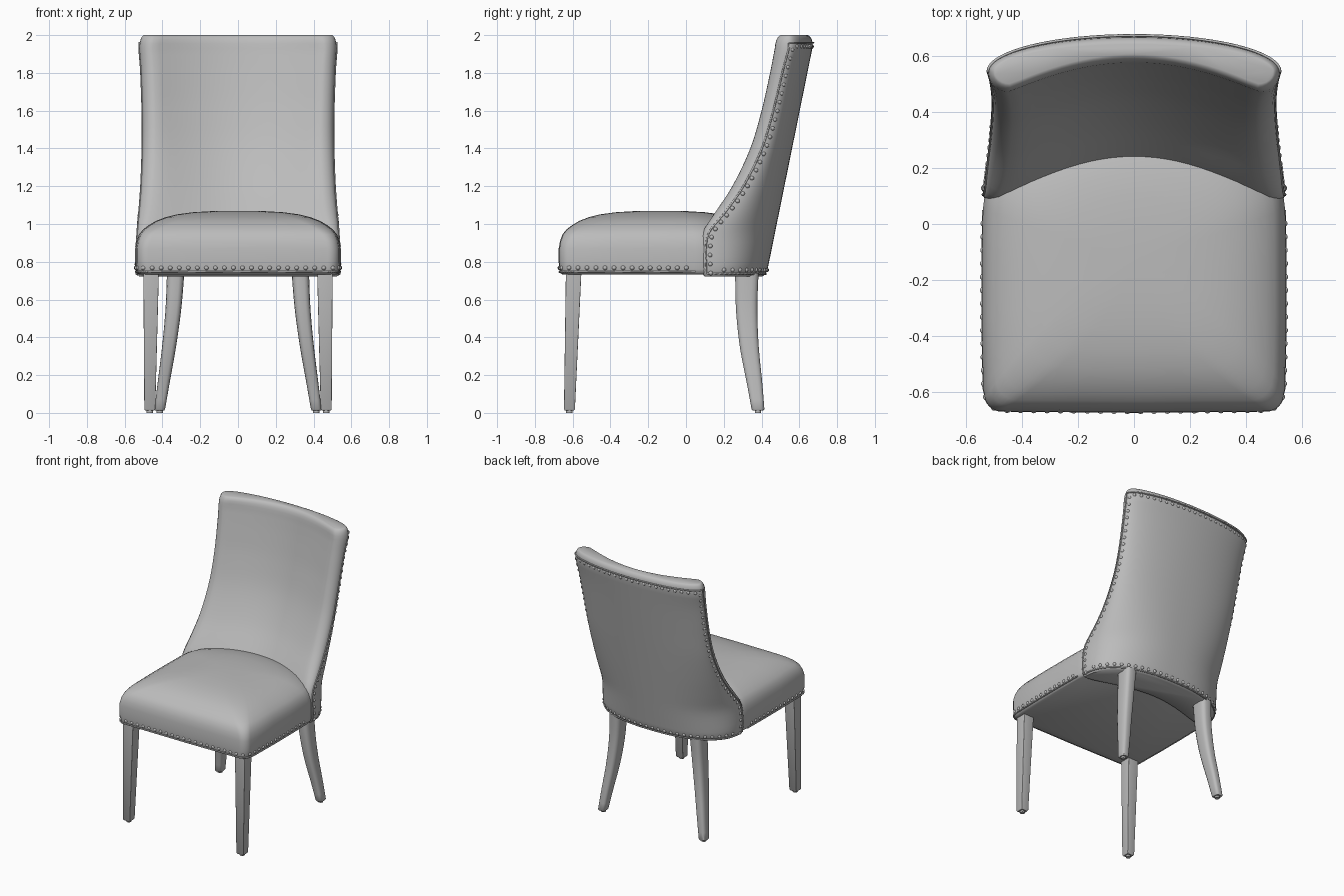
import bpy, bmesh, math
from mathutils import Matrix, Vector

if "Cube" in bpy.data.objects:
    bpy.data.objects.remove(bpy.data.objects["Cube"])

grey = bpy.data.materials.new("grey")
grey.diffuse_color = (0.5, 0.5, 0.5, 1)
grey.use_nodes = True
grey.node_tree.nodes["Principled BSDF"].inputs["Base Color"].default_value = grey.diffuse_color


def finish(bm, name, angle=40):
    bmesh.ops.recalc_face_normals(bm, faces=bm.faces)
    me = bpy.data.meshes.new(name)
    bm.to_mesh(me)
    bm.free()
    me.materials.append(grey)
    ob = bpy.data.objects.new(name, me)
    bpy.context.collection.objects.link(ob)
    bpy.ops.object.select_all(action='DESELECT')
    ob.select_set(True)
    bpy.context.view_layer.objects.active = ob
    bpy.ops.object.shade_smooth_by_angle(angle=math.radians(angle))
    return ob


def loft(name, rings, angle=40):
    """Skin a list of equal-length closed rings and cap both ends."""
    bm = bmesh.new()
    vs = [[bm.verts.new(p) for p in r] for r in rings]
    n = len(vs[0])
    for a, b in zip(vs, vs[1:]):
        for i in range(n):
            j = (i + 1) % n
            bm.faces.new((a[i], a[j], b[j], b[i]))
    bm.faces.new(vs[0][::-1])
    bm.faces.new(vs[-1])
    return finish(bm, name, angle)


def interp(table, z):
    """Smooth (Hermite) interpolation through (z, value) pairs."""
    if z <= table[0][0]:
        return table[0][1]
    if z >= table[-1][0]:
        return table[-1][1]
    i = max(k for k in range(len(table) - 1) if table[k][0] <= z)

    def slope(k):
        a, b = table[max(k - 1, 0)], table[min(k + 1, len(table) - 1)]
        return (b[1] - a[1]) / (b[0] - a[0])
    (z0, v0), (z1, v1) = table[i], table[i + 1]
    h = z1 - z0
    t = (z - z0) / h
    return ((2*t**3 - 3*t*t + 1) * v0 + (t**3 - 2*t*t + t) * h * slope(i)
            + (3*t*t - 2*t**3) * v1 + (t**3 - t*t) * h * slope(i + 1))


def resample(path, step):
    """Evenly spaced points along a polyline."""
    path = [Vector(p) for p in path]
    total = sum((b - a).length for a, b in zip(path, path[1:]))
    n = max(1, round(total / step))
    out, run, k = [], 0, 0
    for a, b in zip(path, path[1:]):
        seg = (b - a).length
        while k <= n and seg > 0 and k * total / n <= run + seg + 1e-6:
            out.append(a.lerp(b, (k * total / n - run) / seg))
            k += 1
        run += seg
    return out


def piping(name, path, r=0.005):
    cu = bpy.data.curves.new(name, 'CURVE')
    cu.dimensions = '3D'
    cu.bevel_depth = r
    cu.bevel_resolution = 1
    sp = cu.splines.new('POLY')
    sp.points.add(len(path) - 1)
    for p, c in zip(sp.points, path):
        p.co = (*c, 1)
    cu.materials.append(grey)
    ob = bpy.data.objects.new(name, cu)
    bpy.context.collection.objects.link(ob)
    bpy.ops.object.select_all(action='DESELECT')
    ob.select_set(True)
    bpy.context.view_layer.objects.active = ob
    bpy.ops.object.convert(target='MESH')


def nails(name, points):
    bm = bmesh.new()
    for x, y, z in points:                      # sunk a little into the surface
        bmesh.ops.create_icosphere(bm, subdivisions=2, radius=0.0125,
                                   matrix=Matrix.Translation((x * .991, y * .991, z)))
    finish(bm, name, 80)


# Backrest shell: front edge, half width, edge rounding and squareness by height
FRONT = [(.72, .083), (.92, .083), (.97, .095), (1.04, .14), (1.2, .245),
         (1.4, .34), (1.6, .40), (1.8, .445), (1.93, .47)]
WIDTH = [(.72, .535), (.8, .541), (.95, .533), (1.2, .513), (1.5, .505),
         (1.8, .513), (1.93, .523)]
EDGE = [(.72, .025), (.9, .025), (1.1, .055), (1.8, .065), (1.93, .075)]
SQUARE = [(.72, .84), (1.2, .88), (1.7, 1), (2, 1)]


def dims(z):
    yf = interp(FRONT, z)
    return yf, interp(WIDTH, z), yf + interp(EDGE, z), .43 + (z - .75) * .2025


def outer(z, a, d=0):
    yf, w, ys, yb = dims(z)
    e = interp(SQUARE, z)
    c = math.cos(a)
    return ((w - d * .6) * math.copysign(abs(c) ** e, c),
            ys + (yb - ys - d) * max(math.sin(a), 0) ** e, z)


def shell_ring(z, d=0):
    yf, w, ys, yb = dims(z)
    w -= d * .6
    f = yf + d * .8
    ring = [outer(z, math.pi * i / 48, d) for i in range(49)]
    c = min(.07, ys - f + .01)
    for i in range(1, 6):                       # left front edge
        t = math.pi / 2 * i / 6
        ring.append((-w + c * (1 - math.cos(t)), ys - (ys - f) * math.sin(t), z))
    power = 1.5 - .4 * min(1, max(0, (z - 1.05) / .6))
    for i in range(25):                         # hollow inner face
        x = -(w - c) * (1 - i / 12)
        ring.append((x, f + .105 * max(0, 1 - (x / (w - c)) ** 2) ** power, z))
    for i in range(5, 0, -1):                   # right front edge
        t = math.pi / 2 * i / 6
        ring.append((w - c * (1 - math.cos(t)), ys - (ys - f) * math.sin(t), z))
    return ring


levels = [(.722, .02), (.735, .006), (.755, 0)]
levels += [(.755 + (1.93 - .755) * i / 32, 0) for i in range(1, 33)]
levels += [(1.955, .004), (1.975, .011), (1.988, .02), (1.996, .03), (2.0, .04)]
loft("backrest", [shell_ring(z, d) for z, d in levels], 50)


# Seat cushion: rounded square front, elliptical rear hidden in the shell
def seat_ring(inset, z):
    s = 1 - inset / .54
    r = .06 + .6 * inset
    pts = [(.541, .05), (.544, -.15), (.544, -.35), (.54, -.62 + r - .03)]
    pts += [(.535 - r + r * math.cos(t), -.67 + r - r * math.sin(t))
            for t in [math.pi / 2 * i / 8 for i in range(9)]]
    pts += [(.24 * (1 - inset), -.672), (0, -.674)]
    pts += [(-x, y) for x, y in reversed(pts[:-1])]
    pts += [(-.54 * math.cos(t), .05 + .35 * math.sin(t))
            for t in [math.pi * i / 24 for i in range(1, 24)]]
    return [(x * s, -.135 + (y + .135) * s, z) for x, y in pts]


SEAT = [(.02, .733), (.006, .742), (.002, .76), (0, .8), (0, .87), (.007, .91),
        (.02, .945), (.04, .97), (.07, .993), (.11, 1.017), (.16, 1.036),
        (.22, 1.051), (.3, 1.062), (.4, 1.068), (.5, 1.07)]
loft("seat", [seat_ring(i, z) for i, z in SEAT], 50)
seat_path = seat_ring(0, .768)[:29]
piping("seat_piping", [(x * .995, y * .995, .746) for x, y, z in seat_path])
nails("seat_nails", resample(seat_path, .048)[1:-1])


# Seam piping and nail rows around the back panel
def seam(off, top):
    side = []
    for i in range(41):
        z = .74 + (top - .74) * i / 40
        yf, w, ys, yb = dims(z)
        side.append(outer(z, math.asin((off / (yb - ys)) ** (1 / interp(SQUARE, z)))))
    a0 = math.asin(off / (dims(top)[3] - dims(top)[2]))
    across = [outer(top, a0 + (math.pi - 2 * a0) * i / 32) for i in range(1, 32)]
    return side + across + [(-x, y, z) for x, y, z in reversed(side)]


piping("back_piping", seam(0.0, 1.96))
nails("back_nails", resample(seam(.024, 1.94), .048))
base = [outer(.757, math.pi * i / 40) for i in range(3, 38)]
nails("back_base_nails", resample(base, .048))
piping("back_base_piping", [outer(.735, math.pi * i / 40, .004) for i in range(41)])


# Legs: lofted bevelled squares (z, x, y, half x, half y)
def leg(name, stations, side, bevel):
    rings = []
    for z, x, y, hx, hy in stations:
        b = 1 - bevel
        ring = []
        for k in range(4):                      # rounded corners
            cx, cy = [(1, 1), (-1, 1), (-1, -1), (1, -1)][k]
            for i in range(4):
                t = math.pi / 2 * (k + i / 3)
                ring.append((x + hx * (cx * b + bevel * math.cos(t)),
                             y + hy * (cy * b + bevel * math.sin(t))))
        rings.append([(side * u, v, z) for u, v in ring])
    loft(name, rings, 45)
    z, x, y, hx, hy = stations[0]
    bm = bmesh.new()                            # glide under the foot
    bmesh.ops.create_cone(bm, cap_ends=True, segments=12, radius1=.017, radius2=.017,
                          depth=.03, matrix=Matrix.Translation((side * x, y, .015)))
    finish(bm, name + "_glide")


FRONT_LEG = [(.012, .467, -.617, .024, .024), (.02, .467, -.617, .029, .029),
             (.74, .46, -.595, .041, .041)]
CURVE = {1: [(.02, .414), (.15, .395), (.35, .365), (.55, .342), (.74, .33)],
         2: [(.02, .381), (.15, .364), (.35, .335), (.55, .321), (.74, .322)],
         3: [(.02, .028), (.35, .037), (.74, .046)],
         4: [(.02, .034), (.35, .05), (.74, .062)]}
BACK_LEG = [(.012, .414, .381, .023, .028)]
BACK_LEG += [(z, *[interp(CURVE[k], z) for k in (1, 2, 3, 4)])
             for z in [.02 + .72 * i / 14 for i in range(15)]]
for side, label in ((1, "right"), (-1, "left")):
    leg("front_leg_" + label, FRONT_LEG, side, .08)
    leg("back_leg_" + label, BACK_LEG, side, .6)
